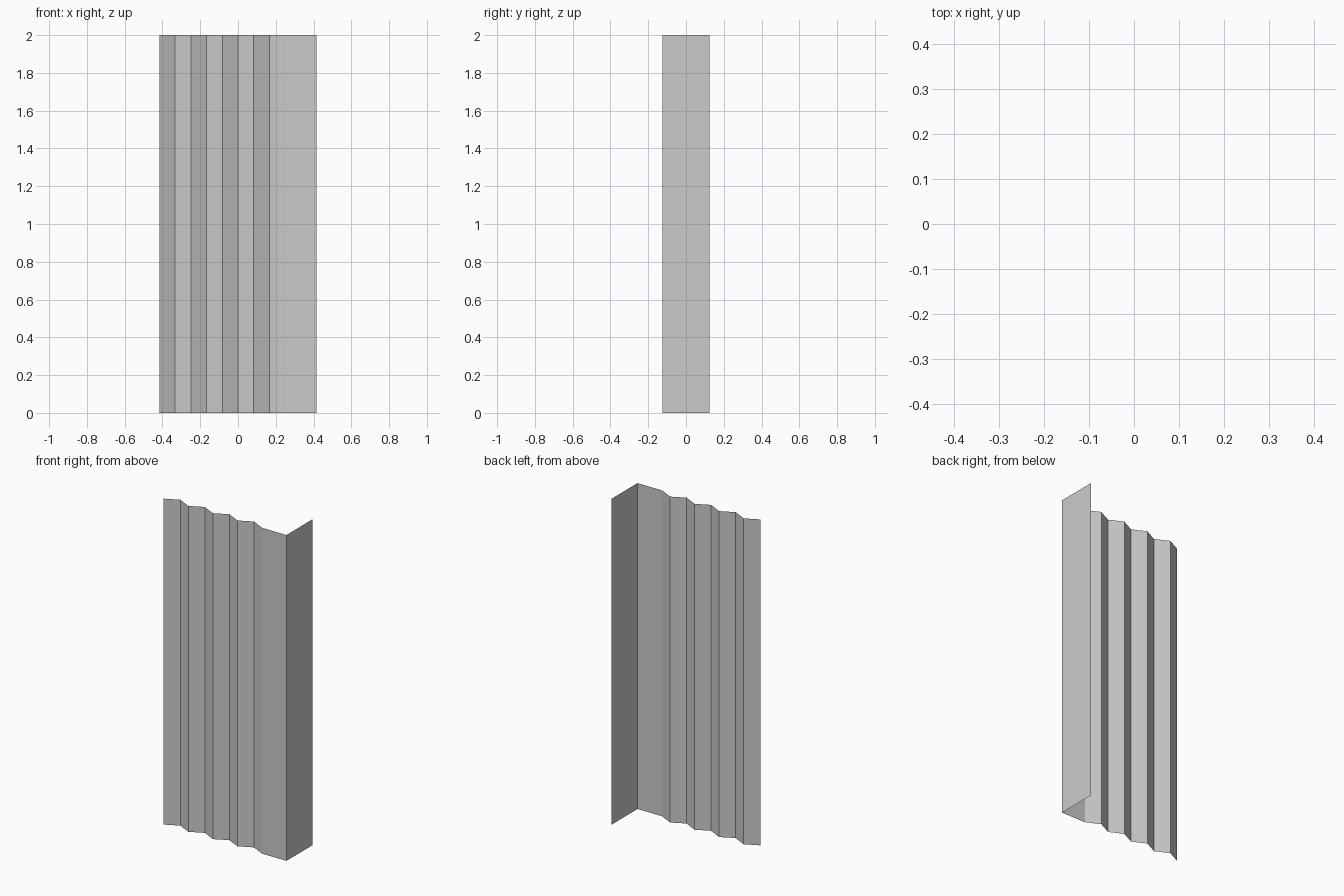
import bpy
import bmesh

if "Cube" in bpy.data.objects:
    bpy.data.objects.remove(bpy.data.objects["Cube"])

HEIGHT = 2.0
PITCH = 1 / 12      # width of one fold
DEPTH = 1 / 24      # depth of a fold
HALF_W = 5 / 12
HALF_D = 0.125

# Plan profile: eight zigzag folds, a flat strip, then a return flange
profile = [(-HALF_W + i * PITCH, -HALF_D + (i % 2) * DEPTH) for i in range(9)]
profile += [(HALF_W, -HALF_D), (HALF_W, HALF_D)]

# Thin sheet: extrude the profile straight up
bm = bmesh.new()
verts = [bm.verts.new((x, y, 0)) for x, y in profile]
edges = [bm.edges.new(pair) for pair in zip(verts, verts[1:])]
result = bmesh.ops.extrude_edge_only(bm, edges=edges)
top = [g for g in result["geom"] if isinstance(g, bmesh.types.BMVert)]
bmesh.ops.translate(bm, verts=top, vec=(0, 0, HEIGHT))

# Face the sheet outward, toward the front (-y)
bm.normal_update()
if sum(f.normal.y for f in bm.faces) > 0:
    bmesh.ops.reverse_faces(bm, faces=bm.faces[:])

mesh = bpy.data.meshes.new("folded_corner_panel")
bm.to_mesh(mesh)
bm.free()
panel = bpy.data.objects.new("folded_corner_panel", mesh)
bpy.context.collection.objects.link(panel)
